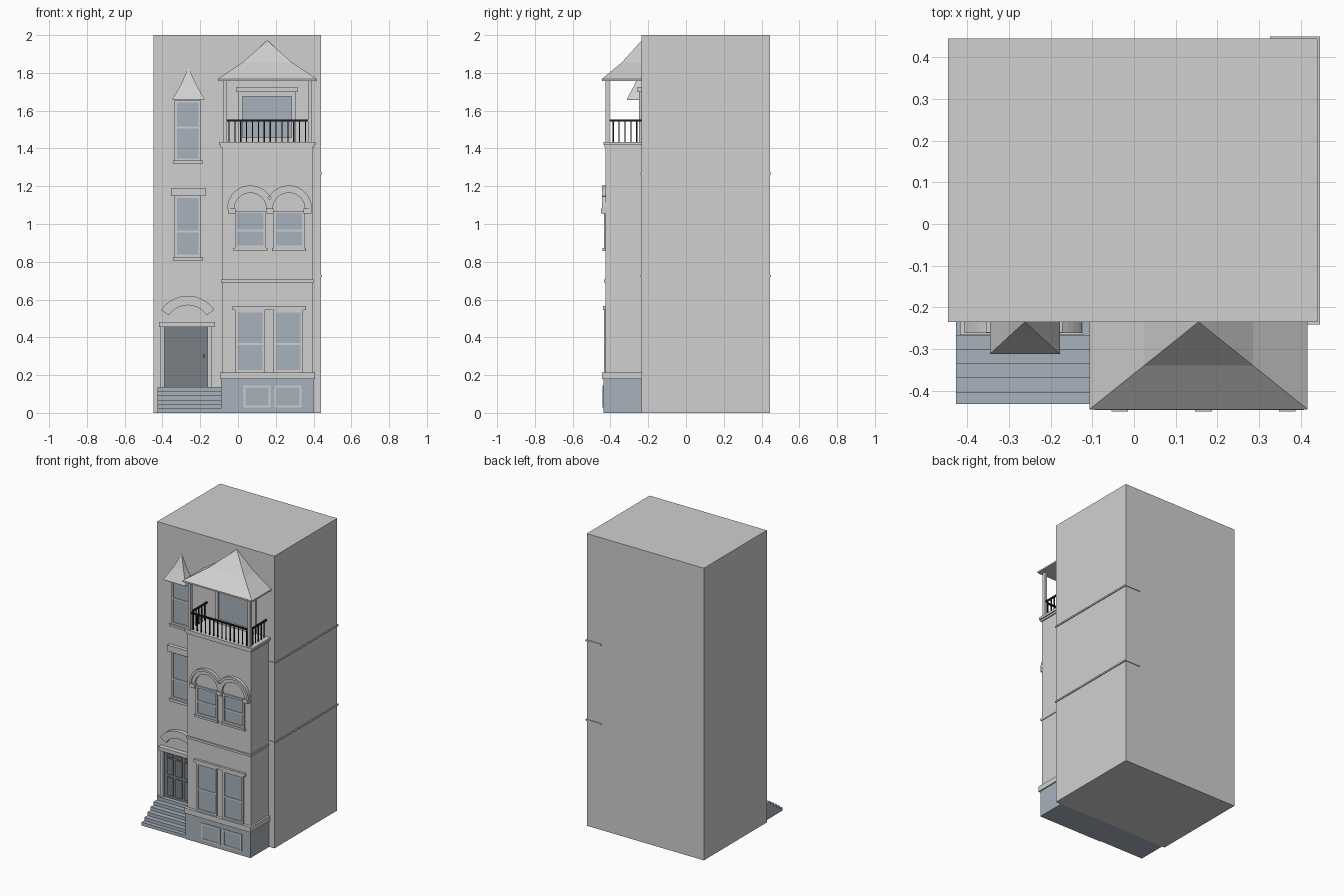
import bpy, bmesh, math

if "Cube" in bpy.data.objects:
    bpy.data.objects.remove(bpy.data.objects["Cube"])


def material(name, rgb):
    m = bpy.data.materials.new(name)
    m.diffuse_color = (*rgb, 1)
    m.use_nodes = True
    m.node_tree.nodes["Principled BSDF"].inputs["Base Color"].default_value = m.diffuse_color
    return m


STONE = material("pale stone", (0.63, 0.63, 0.63))
BLUE = material("blue grey", (0.39, 0.45, 0.51))
DOOR = material("dark slate", (0.19, 0.215, 0.23))
IRON = material("black iron", (0.012, 0.012, 0.012))


def mesh(name, verts, faces, mat):
    me = bpy.data.meshes.new(name)
    me.from_pydata(verts, [], faces)
    bm = bmesh.new()
    bm.from_mesh(me)
    bmesh.ops.recalc_face_normals(bm, faces=bm.faces)
    bm.to_mesh(me)
    bm.free()
    me.materials.append(mat)
    ob = bpy.data.objects.new(name, me)
    bpy.context.collection.objects.link(ob)
    return ob


def box(name, x0, x1, y0, y1, z0, z1, mat=STONE):
    v = [(x, y, z) for x in (x0, x1) for y in (y0, y1) for z in (z0, z1)]
    f = [(0, 1, 3, 2), (4, 6, 7, 5), (0, 4, 5, 1), (2, 3, 7, 6), (0, 2, 6, 4), (1, 5, 7, 3)]
    return mesh(name, v, f, mat)


def arch(name, cx, cz, r0, r1, a0, a1, y0, y1, n=20):
    # curved bar with rectangular section
    v, f = [], []
    for i in range(n + 1):
        a = math.radians(a0 + (a1 - a0) * i / n)
        for r, y in ((r0, y0), (r1, y0), (r1, y1), (r0, y1)):
            v.append((cx + r * math.cos(a), y, cz + r * math.sin(a)))
        if i:
            b = 4 * i
            f += [(b - 4 + j, b - 4 + (j + 1) % 4, b + (j + 1) % 4, b + j) for j in range(4)]
    f += [(0, 1, 2, 3), tuple(range(4 * n, 4 * n + 4))]
    return mesh(name, v, f, mat=STONE)


def half_roof(name, cx, hw, depth, yb, levels):
    # half pyramid against the wall; levels = (scale, z), apex last
    v, f = [], []
    for s, z in levels[:-1]:
        v += [(cx - hw * s, yb, z), (cx - hw * s, yb - depth * s, z),
              (cx + hw * s, yb - depth * s, z), (cx + hw * s, yb, z)]
    v.append((cx, yb, levels[-1][1]))
    n = len(levels) - 1
    for i in range(n - 1):
        f += [(4 * i + j, 4 * i + (j + 1) % 4, 4 * i + 4 + (j + 1) % 4, 4 * i + 4 + j) for j in range(4)]
    f += [(4 * n - 4 + j, 4 * n - 4 + (j + 1) % 4, 4 * n) for j in range(4)]
    f.append((0, 1, 2, 3))
    return mesh(name, v, f, STONE)


def window(name, x0, x1, z0, z1, wall, rail=None, w=0.013, out=0.01):
    # glass plate with surrounding frame and a meeting rail
    box(name + "_glass", x0, x1, wall - 0.003, wall + 0.003, z0, z1, BLUE)
    y = wall - out
    box(name + "_frame_left", x0, x0 + w, y, wall, z0, z1)
    box(name + "_frame_right", x1 - w, x1, y, wall, z0, z1)
    box(name + "_frame_top", x0 + w, x1 - w, y, wall, z1 - w, z1)
    box(name + "_frame_bottom", x0 + w, x1 - w, y, wall, z0, z0 + w)
    if rail:
        box(name + "_rail", x0 + w, x1 - w, wall - 0.007, wall, rail - 0.005, rail + 0.005)


WALL, BAY, BASE = -0.235, -0.425, -0.437

# main block and bay
box("main_block", -0.447, 0.44, WALL, 0.445, 0, 2)
box("bay_base", -0.09, 0.40, BASE, WALL, 0, 0.18, BLUE)
box("bay_base_cap", -0.095, 0.408, -0.446, WALL, 0.18, 0.215)
box("bay_body", -0.085, 0.395, BAY, WALL, 0.215, 1.41)
box("bay_string_course", -0.09, 0.40, -0.434, WALL, 0.69, 0.705)
box("balcony_floor_lower", -0.092, 0.402, -0.432, WALL, 1.405, 1.418)
box("balcony_floor", -0.10, 0.41, -0.438, WALL, 1.418, 1.435)

# string courses wrapping the right corner
for z in (0.725, 1.268):
    box("side_course", 0.435, 0.446, WALL - 0.006, 0.45, z - 0.005, z + 0.005)
    box("front_course", 0.39, 0.44, WALL - 0.006, WALL, z - 0.005, z + 0.005)
    box("back_course", 0.327, 0.44, 0.44, 0.45, z - 0.005, z + 0.005)

# basement and first floor bay windows
for i, (x0, x1) in enumerate(((0.03, 0.172), (0.193, 0.336))):
    window("basement_window_%d" % i, x0, x1, 0.028, 0.145, BASE, w=0.011, out=0.006)
for i, (x0, x1) in enumerate(((-0.013, 0.142), (0.188, 0.343))):
    window("lower_bay_window_%d" % i, x0, x1, 0.215, 0.545, BAY, 0.365)
box("lower_bay_lintel", -0.028, 0.36, -0.44, BAY, 0.545, 0.565)

# arched second floor windows
for i, cx in enumerate((0.065, 0.269)):
    window("upper_bay_window_%d" % i, cx - 0.082, cx + 0.082, 0.872, 1.07, BAY, 0.965)
    box("upper_bay_sill", cx - 0.09, cx + 0.09, -0.441, BAY, 0.858, 0.872)
    arch("window_arch_inner", cx, 1.08, 0.085, 0.112, 0, 180, -0.439, BAY + 0.01)
    arch("window_arch_outer", cx, 1.08, 0.108, 0.124, 33, 180 - 33, -0.446, BAY + 0.01)
arch("window_arch_outer_left", 0.065, 1.08, 0.108, 0.122, 147, 180, -0.446, BAY + 0.01, 6)
arch("window_arch_outer_right", 0.269, 1.08, 0.108, 0.122, 0, 33, -0.446, BAY + 0.01, 6)
for x in (-0.034, 0.167, 0.368):
    box("arch_impost", x - 0.02, x + 0.02, -0.45, BAY, 1.055, 1.082)

# balcony window
window("balcony_window", 0.0, 0.306, 1.435, 1.7, WALL, w=0.024, out=0.014)
box("balcony_window_lintel", -0.01, 0.316, -0.258, WALL, 1.698, 1.726)

# balcony posts, railings
for x in (-0.08, 0.37):
    box("balcony_post", x, x + 0.02, -0.427, -0.405, 1.435, 1.765)
box("front_hand_rail", -0.06, 0.37, -0.422, -0.412, 1.543, 1.553, IRON)
for i in range(14):
    x = -0.048 + i * 0.0312
    box("front_baluster", x - 0.003, x + 0.003, -0.42, -0.414, 1.435, 1.545, IRON)
for x in (-0.07, 0.38):
    box("side_hand_rail", x - 0.005, x + 0.005, -0.405, WALL, 1.543, 1.553, IRON)
    for i in range(5):
        y = -0.385 + i * 0.031
        box("side_baluster", x - 0.003, x + 0.003, y - 0.003, y + 0.003, 1.435, 1.545, IRON)

# roofs, flared at the eaves
half_roof("balcony_roof", 0.155, 0.262, 0.21, WALL,
          ((1, 1.758), (1, 1.768), (0.5, 1.855), (0, 1.972)))
half_roof("window_roof", -0.262, 0.084, 0.077, WALL,
          ((1, 1.657), (1, 1.663), (0.5, 1.735), (0, 1.828)))

# left windows
window("top_left_window", -0.335, -0.195, 1.335, 1.655, WALL, 1.51)
box("top_left_sill", -0.345, -0.186, -0.255, WALL, 1.32, 1.335)
window("middle_left_window", -0.335, -0.195, 0.825, 1.15, WALL, 0.96)
box("middle_left_sill", -0.345, -0.186, -0.255, WALL, 0.807, 0.825)
box("middle_left_lintel", -0.355, -0.172, -0.26, WALL, 1.147, 1.19)

# entrance door with panels
box("door", -0.39, -0.16, -0.241, WALL, 0.135, 0.455, DOOR)
for x in (-0.342, -0.275, -0.208):
    for z0, z1 in ((0.155, 0.28), (0.3, 0.41), (0.42, 0.438)):
        box("door_panel", x - 0.023, x + 0.023, -0.248, -0.24, z0, z1, DOOR)
box("door_handle", -0.184, -0.176, -0.256, -0.24, 0.29, 0.31, DOOR)
for x0, x1 in ((-0.41, -0.388), (-0.162, -0.14)):
    box("door_pilaster", x0, x1, -0.258, WALL, 0.135, 0.455)
box("door_lintel", -0.418, -0.122, -0.267, WALL, 0.455, 0.48)
arch("door_pediment", -0.266, 0.45, 0.12, 0.17, 34, 146, -0.262, WALL + 0.01)

# entrance steps
for i, y in enumerate((-0.432, -0.404, -0.37, -0.336, -0.302, -0.268)):
    box("step_%d" % i, -0.427, -0.088, y, WALL, i * 0.0228, (i + 1) * 0.0228, BLUE)
